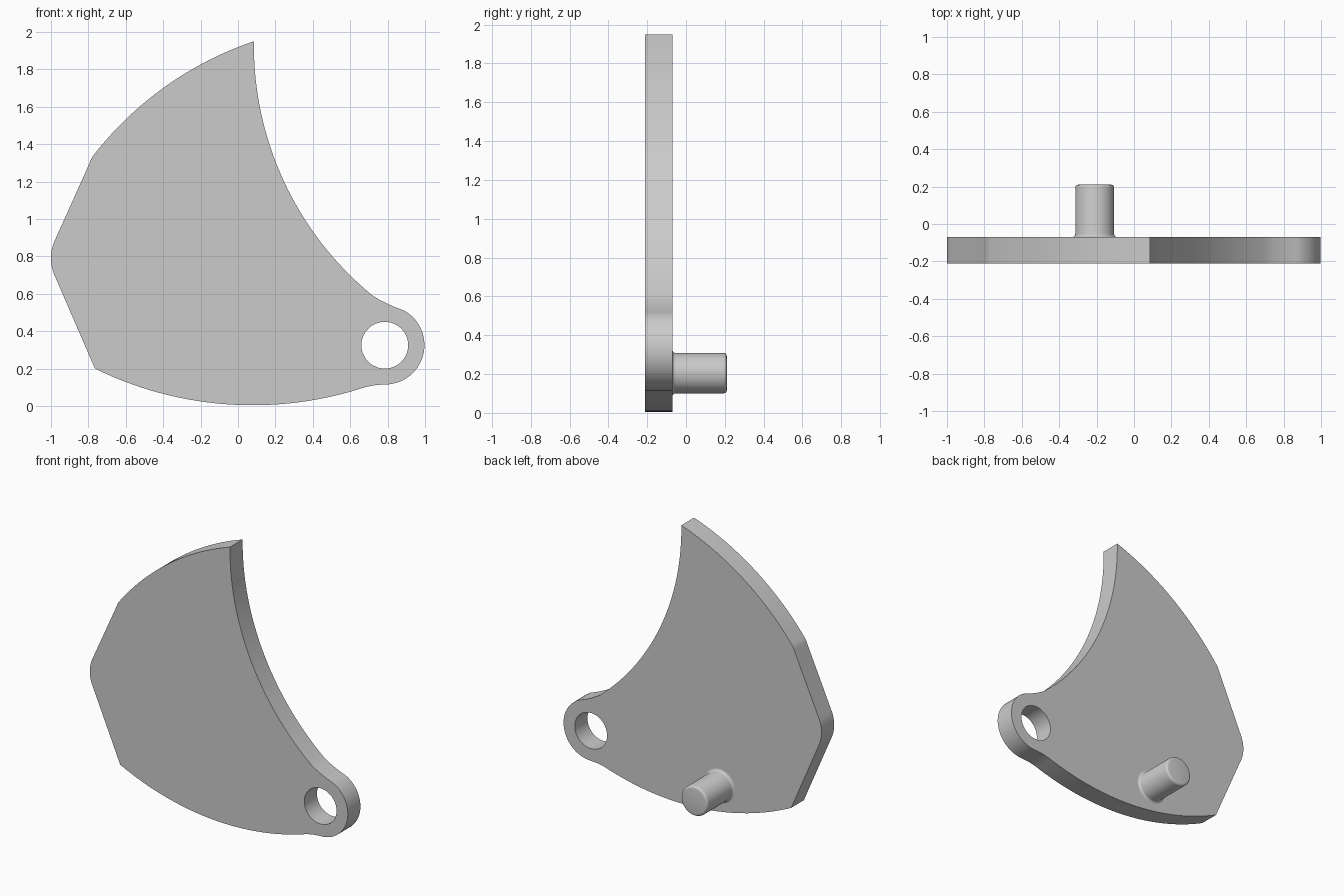
import bpy, bmesh, math
from mathutils import Vector, Matrix

if "Cube" in bpy.data.objects:
    bpy.data.objects.remove(bpy.data.objects["Cube"])

FRONT, BACK = -0.21, -0.07

metal = bpy.data.materials.new("grey")
metal.diffuse_color = (0.6, 0.6, 0.6, 1)
metal.use_nodes = True
metal.node_tree.nodes["Principled BSDF"].inputs["Base Color"].default_value = metal.diffuse_color


def arc(a, b, c, n):
    """Points on the circle through a, b, c, running from a to c."""
    (ax, ay), (bx, by), (cx, cy) = a, b, c
    d = 2 * (ax * (by - cy) + bx * (cy - ay) + cx * (ay - by))
    sa, sb, sc = ax * ax + ay * ay, bx * bx + by * by, cx * cx + cy * cy
    ux = (sa * (by - cy) + sb * (cy - ay) + sc * (ay - by)) / d
    uy = (sa * (cx - bx) + sb * (ax - cx) + sc * (bx - ax)) / d
    t0, tb, t1 = (math.atan2(y - uy, x - ux) for x, y in (a, b, c))
    sweep, mid = (t1 - t0) % math.tau, (tb - t0) % math.tau
    if mid > sweep:
        sweep -= math.tau
    r = math.hypot(ax - ux, ay - uy)
    return [(ux + r * math.cos(t0 + sweep * i / n),
             uy + r * math.sin(t0 + sweep * i / n)) for i in range(n + 1)]


def finish(bm, name, angle):
    bmesh.ops.recalc_face_normals(bm, faces=bm.faces)
    mesh = bpy.data.meshes.new(name)
    bm.to_mesh(mesh)
    bm.free()
    mesh.materials.append(metal)
    obj = bpy.data.objects.new(name, mesh)
    bpy.context.collection.objects.link(obj)
    bpy.ops.object.select_all(action='DESELECT')
    obj.select_set(True)
    bpy.context.view_layer.objects.active = obj
    bpy.ops.object.shade_smooth_by_angle(angle=math.radians(angle))
    return obj


# Plate outline, anticlockwise from the lower left corner
eye = (0.785, 0.325)
sections = [
    arc((-0.765, 0.2), (0.07, 0.004), (0.64, 0.088), 32),         # bottom edge
    arc((0.64, 0.088), (0.715, 0.108), (0.79, 0.115), 8),         # lower neck
    arc((0.79, 0.115), (0.997, 0.325), (0.885, 0.512), 28),       # eye rim
    arc((0.885, 0.512), (0.80, 0.546), (0.72, 0.59), 8),          # upper neck
    arc((0.72, 0.59), (0.34, 1.025), (0.085, 1.95), 36),          # hollow edge
    arc((0.085, 1.95), (-0.4, 1.70), (-0.765, 1.35), 24),         # crown edge
    arc((-0.765, 1.35), (-0.781, 1.328), (-0.793, 1.30), 4),      # small corner
    arc((-0.975, 0.895), (-1.0, 0.79), (-0.975, 0.685), 12),      # left nose
]
outline = []
for pts in sections:
    for p in pts:
        if not outline or (Vector(p) - Vector(outline[-1])).length > 1e-4:
            outline.append(p)

hole = [(eye[0] + 0.125 * math.cos(i * math.tau / 48),
         eye[1] + 0.125 * math.sin(i * math.tau / 48)) for i in range(48)]

# Plate: fill the outline around the hole, then extrude
bm = bmesh.new()
edges = []
for loop in (outline, hole):
    vs = [bm.verts.new((x, FRONT, z)) for x, z in loop]
    edges += [bm.edges.new((vs[i - 1], vs[i])) for i in range(len(vs))]
bmesh.ops.triangle_fill(bm, use_beauty=True, use_dissolve=False,
                        edges=edges, normal=(0, -1, 0))
ext = bmesh.ops.extrude_face_region(bm, geom=bm.faces[:], use_keep_orig=True)
bmesh.ops.translate(bm, vec=(0, BACK - FRONT, 0),
                    verts=[g for g in ext["geom"] if isinstance(g, bmesh.types.BMVert)])
finish(bm, "plate", 20)

# Pin: lathed profile with a flared root and a rounded tip (radius, y)
R, TIP, F = 0.104, 0.21, 0.016
profile = [(0, BACK - 0.01), (R + F, BACK - 0.01)]
steps = [i * math.pi / 8 for i in range(5)]
profile += [(R + F - F * math.sin(t), BACK + F - F * math.cos(t)) for t in steps]
profile += [(R - F + F * math.cos(t), TIP - F + F * math.sin(t)) for t in steps]
profile += [(0, TIP)]
bm = bmesh.new()
vs = [bm.verts.new((r, y, 0)) for r, y in profile]
edges = [bm.edges.new(pair) for pair in zip(vs, vs[1:])]
bmesh.ops.spin(bm, geom=vs + edges, cent=(0, 0, 0), axis=(0, 1, 0),
               angle=math.tau, steps=48, use_duplicate=False)
bmesh.ops.remove_doubles(bm, verts=bm.verts, dist=1e-5)
bmesh.ops.transform(bm, matrix=Matrix.Translation((-0.21, 0, 0.205)), verts=bm.verts)
finish(bm, "pin", 40)
